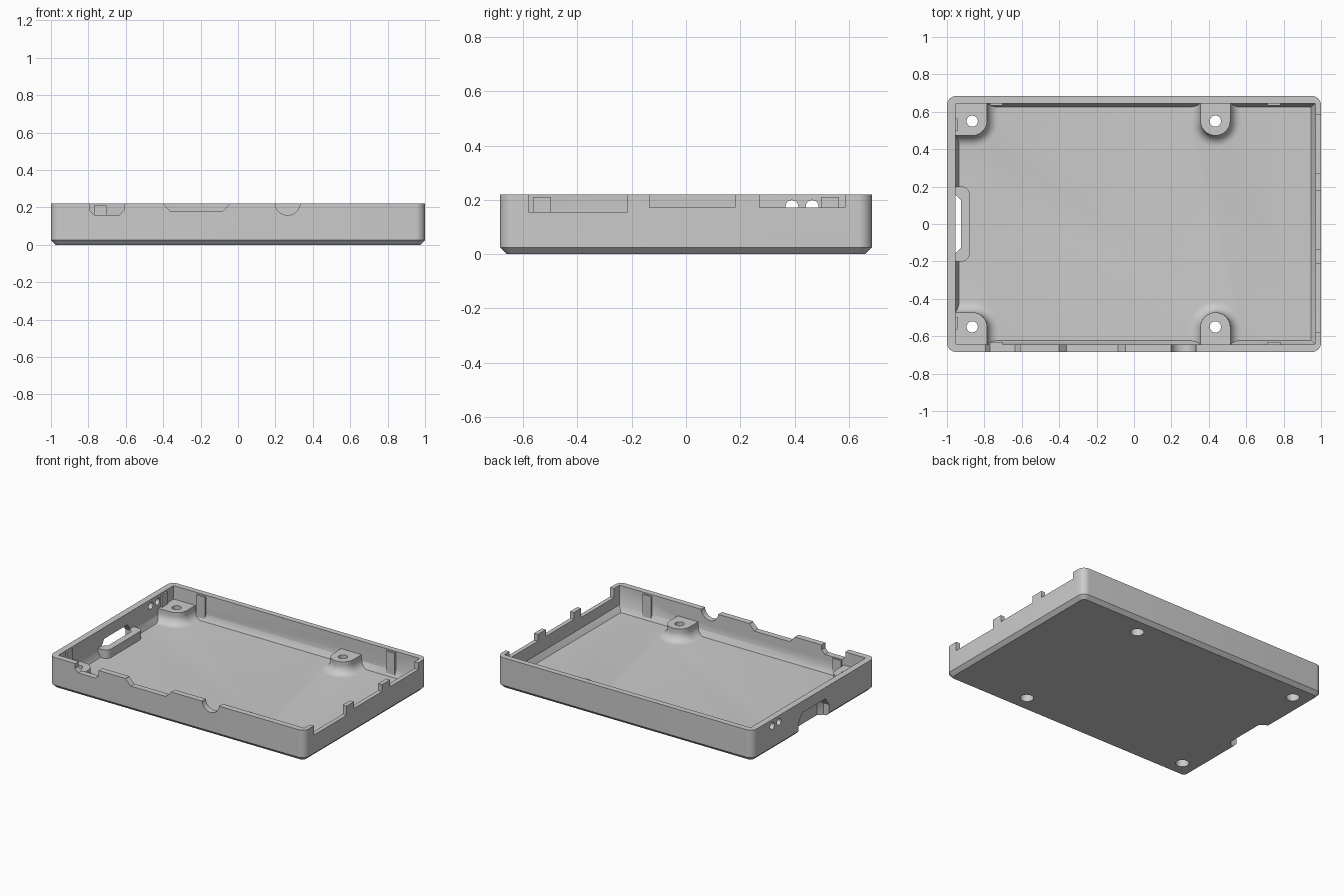
import bpy, bmesh, math
from mathutils import Vector

cube = bpy.data.objects.get("Cube")
if cube:
    bpy.data.objects.remove(cube)

GREY = (0.6, 0.6, 0.6, 1)
mat = bpy.data.materials.new("light grey plastic")
mat.use_nodes = True
mat.diffuse_color = GREY
mat.node_tree.nodes["Principled BSDF"].inputs["Base Color"].default_value = GREY


def make(name, bm):
    bmesh.ops.recalc_face_normals(bm, faces=bm.faces)
    mesh = bpy.data.meshes.new(name)
    bm.to_mesh(mesh)
    bm.free()
    mesh.materials.append(mat)
    ob = bpy.data.objects.new(name, mesh)
    bpy.context.collection.objects.link(ob)
    return ob


def loft(name, rings, clips=()):
    """Skin a stack of matching rings, then trim by planes (point, outward normal)."""
    bm = bmesh.new()
    loops = [[bm.verts.new(p) for p in ring] for ring in rings]
    n = len(loops[0])
    for a, b in zip(loops, loops[1:]):
        for i in range(n):
            bm.faces.new((a[i], a[(i + 1) % n], b[(i + 1) % n], b[i]))
    bm.faces.new(loops[0])
    bm.faces.new(loops[-1])
    for co, no in clips:
        geom = bm.verts[:] + bm.edges[:] + bm.faces[:]
        cut = bmesh.ops.bisect_plane(bm, geom=geom, plane_co=co, plane_no=no, clear_outer=True)
        edges = [e for e in cut["geom_cut"] if isinstance(e, bmesh.types.BMEdge)]
        bmesh.ops.edgeloop_fill(bm, edges=edges)
    return make(name, bm)


def round_rect(x0, x1, y0, y1, r, z, steps=8):
    corners = ((x1 - r, y1 - r), (x0 + r, y1 - r), (x0 + r, y0 + r), (x1 - r, y0 + r))
    return [Vector((cx + r * math.cos(t), cy + r * math.sin(t), z))
            for k, (cx, cy) in enumerate(corners)
            for t in [(k + i / steps) * math.pi / 2 for i in range(steps + 1)]]


def circle(cx, cy, r, z, n=32):
    return [Vector((cx + r * math.cos(math.tau * i / n), cy + r * math.sin(math.tau * i / n), z))
            for i in range(n)]


def box(name, x0, x1, y0, y1, z0, z1):
    return loft(name, [[Vector((x, y, z)) for x, y in ((x0, y0), (x1, y0), (x1, y1), (x0, y1))]
                       for z in (z0, z1)])


def prism(name, profile, axis, a, b):
    """Extrude a (side, height) profile along x or y."""
    put = (lambda u, w, d: Vector((d, u, w))) if axis == "x" else (lambda u, w, d: Vector((u, d, w)))
    return loft(name, [[put(u, w, d) for u, w in profile] for d in (a, b)])


def boolean(target, tool, op):
    tool.hide_render = True
    mod = target.modifiers.new(op, "BOOLEAN")
    mod.operation, mod.solver, mod.object = op, "EXACT", tool
    bpy.context.view_layer.objects.active = target
    bpy.ops.object.modifier_apply(modifier=mod.name)
    bpy.data.objects.remove(tool)


W, D, H = 1.0, 0.685, 0.22
FLOOR, BOSS, FLARE = 0.04, 0.125, 0.06

# Tray with chamfered underside
tray = loft("case_tray", [
    round_rect(-W + e, W - e, -D + e, D - e, 0.05 - e, z)
    for e, z in ((0.025, 0), (0, 0.025), (0, H))])

# Hollow with sloped edge around the floor
boolean(tray, loft("cavity", [
    round_rect(-0.955 + e, 0.97 - e * 1.2, -0.643 + e, 0.645 - e, 0.008, z, 2)
    for e, z in ((0.02, FLOOR), (0, 0.08), (0, 0.4))]), "DIFFERENCE")

# Screw bosses, flaring into the floor and merging with the walls
posts = [(x, s * 0.55, s) for x in (-0.865, 0.435) for s in (-1, 1)]
for x, y, s in posts:
    x0 = x - 0.4 if x < 0 else x - 0.08
    y0, y1 = sorted((y - s * 0.077, y + s * 0.4))
    levels = [(FLARE, FLOOR - 0.01)]
    levels += [(FLARE * (1 - math.sin(t)), FLOOR + FLARE * (1 - math.cos(t)))
               for t in [i * math.pi / 16 for i in range(9)]] + [(0, BOSS)]
    rings = [round_rect(x0 - e, x + 0.08 + e, y0 - e, y1 + e, 0.08 + e - 0.001, z)
             for e, z in levels]
    clips = [(Vector((0, s * 0.665, 0)), Vector((0, s, 0)))]
    if x < 0:
        clips.append((Vector((-0.975, 0, 0)), Vector((-1, 0, 0))))
    boolean(tray, loft("boss", rings, clips), "UNION")

# Raised lip around the card slot
boolean(tray, loft("card_slot_lip", [
    round_rect(-1.1, -0.88, -0.2, 0.2, 0.04, z) for z in (0.02, 0.1)],
    [(Vector((-0.975, 0, 0)), Vector((-1, 0, 0)))]), "UNION")

# Screw holes with wide recess below
for x, y, s in posts:
    boolean(tray, loft("screw_hole", [circle(x, y, r, z) for r, z in
                                      ((0.043, -0.05), (0.043, 0.07), (0.03, 0.07), (0.03, 0.3))]),
            "DIFFERENCE")

# Card slot through the left-hand wall and floor
boolean(tray, loft("card_slot", [
    [Vector((x, y, z)) for y, z in ((-w, -0.1), (w, -0.1), (w, 0.08), (w - 0.04, 0.14),
                                    (0.04 - w, 0.14), (-w, 0.08))]
    for x, w in ((-1.1, 0.17), (-0.955, 0.17), (-0.925, 0.14))]), "DIFFERENCE")


# Port openings in the front wall
def port(x0, x1, z, c):
    return [(x0, 0.3), (x0, z + c), (x0 + c, z), (x1 - c, z), (x1, z + c), (x1, 0.3)]


round_port = [(0.265 + 0.067 * math.cos(t), 0.225 + 0.067 * math.sin(t))
              for t in [i * math.tau / 32 for i in range(32)]]
for profile in (port(-0.795, -0.61, 0.16, 0.025), port(-0.40, -0.045, 0.177, 0.04), round_port):
    boolean(tray, prism("front_port", profile, "y", -0.8, -0.62), "DIFFERENCE")

# Port openings in the side wall
for y0, y1, z in ((-0.58, -0.215, 0.155), (-0.135, 0.18, 0.172), (0.27, 0.585, 0.172)):
    boolean(tray, box("side_port", 0.9, 1.1, y0, y1, z, 0.3), "DIFFERENCE")

# Indicator light holes
for y in (0.39, 0.465):
    ring = [(v.x, v.y) for v in circle(y, 0.175, 0.024, 0, 20)]
    boolean(tray, prism("light_hole", ring, "x", -1.1, -0.9), "DIFFERENCE")

# Thin snap ribs on the inner walls
ribs = [box("back_rib", x, x + 0.067, 0.633, 0.66, 0.05, 0.21) for x in (-0.77, 0.715)]
ribs.append(box("front_rib", 0.715, 0.782, -0.66, -0.631, 0.05, 0.21))
ribs.append(box("front_port_rib", -0.77, -0.703, -0.66, -0.631, 0.05, 0.155))
ribs += [box("side_rib", -0.97, -0.943, y - 0.033, y + 0.033, 0.1, 0.21) for y in (-0.53, 0.53)]

# Smooth the curved surfaces, keep the edges crisp
for ob in [tray] + ribs:
    bpy.ops.object.select_all(action="DESELECT")
    ob.select_set(True)
    bpy.context.view_layer.objects.active = ob
    bpy.ops.object.shade_smooth_by_angle(angle=math.radians(30))
